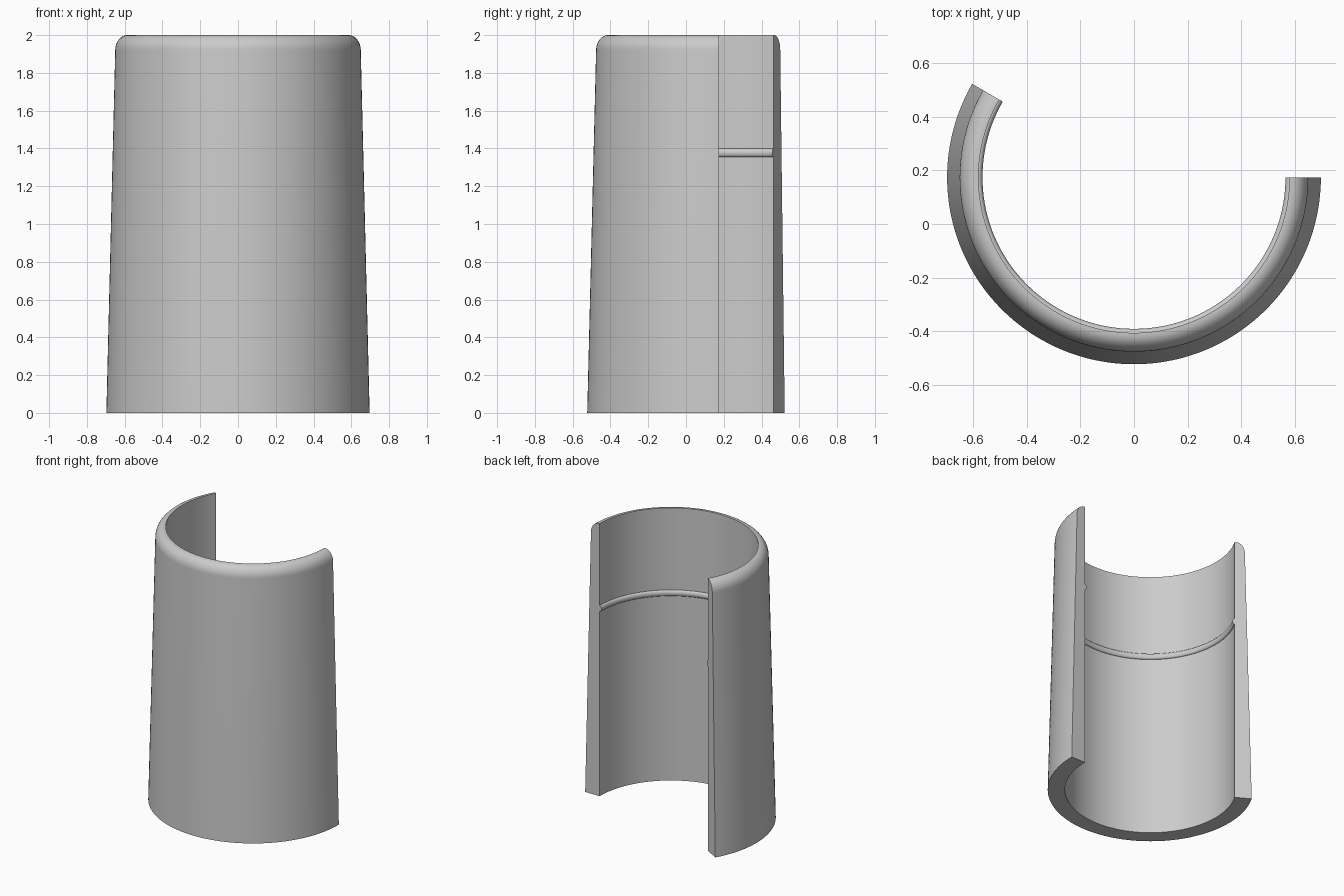
import bpy
import bmesh
from math import sin, cos, pi, radians
from mathutils import Matrix, Vector

if "Cube" in bpy.data.objects:
    bpy.data.objects.remove(bpy.data.objects["Cube"], do_unlink=True)

AXIS = Vector((0, 0.174, 0))
START, SWEEP, STEPS = radians(150), radians(210), 84
INNER, BASE, TOP = 0.58, 0.697, 2.0

grey = bpy.data.materials.new("plain grey")
grey.use_nodes = True
colour = (0.6, 0.6, 0.6, 1)
grey.diffuse_color = colour
grey.node_tree.nodes["Principled BSDF"].inputs["Base Color"].default_value = colour


def sweep_profile(name, profile):
    """Turn a closed (radius, height) profile through the open arc and cap both ends."""
    bm = bmesh.new()
    turn = Matrix.Rotation(START, 3, "Z")
    verts = [bm.verts.new(AXIS + turn @ Vector((r, 0, z))) for r, z in profile]
    first = bm.faces.new(verts)
    cap = bmesh.ops.duplicate(bm, geom=[first])["geom"]
    cap = [f for f in cap if isinstance(f, bmesh.types.BMFace)]
    bmesh.ops.spin(bm, geom=cap, cent=AXIS, axis=(0, 0, 1),
                   angle=SWEEP, steps=STEPS)
    bmesh.ops.remove_doubles(bm, verts=bm.verts, dist=1e-5)
    bmesh.ops.recalc_face_normals(bm, faces=bm.faces)
    mesh = bpy.data.meshes.new(name)
    bm.to_mesh(mesh)
    bm.free()
    mesh.materials.append(grey)
    obj = bpy.data.objects.new(name, mesh)
    bpy.context.collection.objects.link(obj)
    bpy.ops.object.select_all(action="DESELECT")
    obj.select_set(True)
    bpy.context.view_layer.objects.active = obj
    bpy.ops.object.shade_smooth_by_angle(angle=radians(35))
    return obj


# Tapered wall with a straight bore and a rounded outer top edge
round_w, round_h, shoulder = 0.064, 0.08, 0.65
wall = [(INNER, 0), (BASE, 0)]
for i in range(13):
    a = i / 12 * pi / 2
    wall.append((shoulder - round_w * (1 - cos(a)), TOP - round_h * (1 - sin(a))))
wall.append((INNER, TOP))
sweep_profile("curved_wall", wall)

# Thin rounded ridge around the bore
ridge = []
for i in range(13):
    a = -pi / 2 + i / 12 * pi
    ridge.append((INNER - 0.015 * cos(a), 1.377 + 0.022 * sin(a)))
sweep_profile("inner_ridge", ridge)
